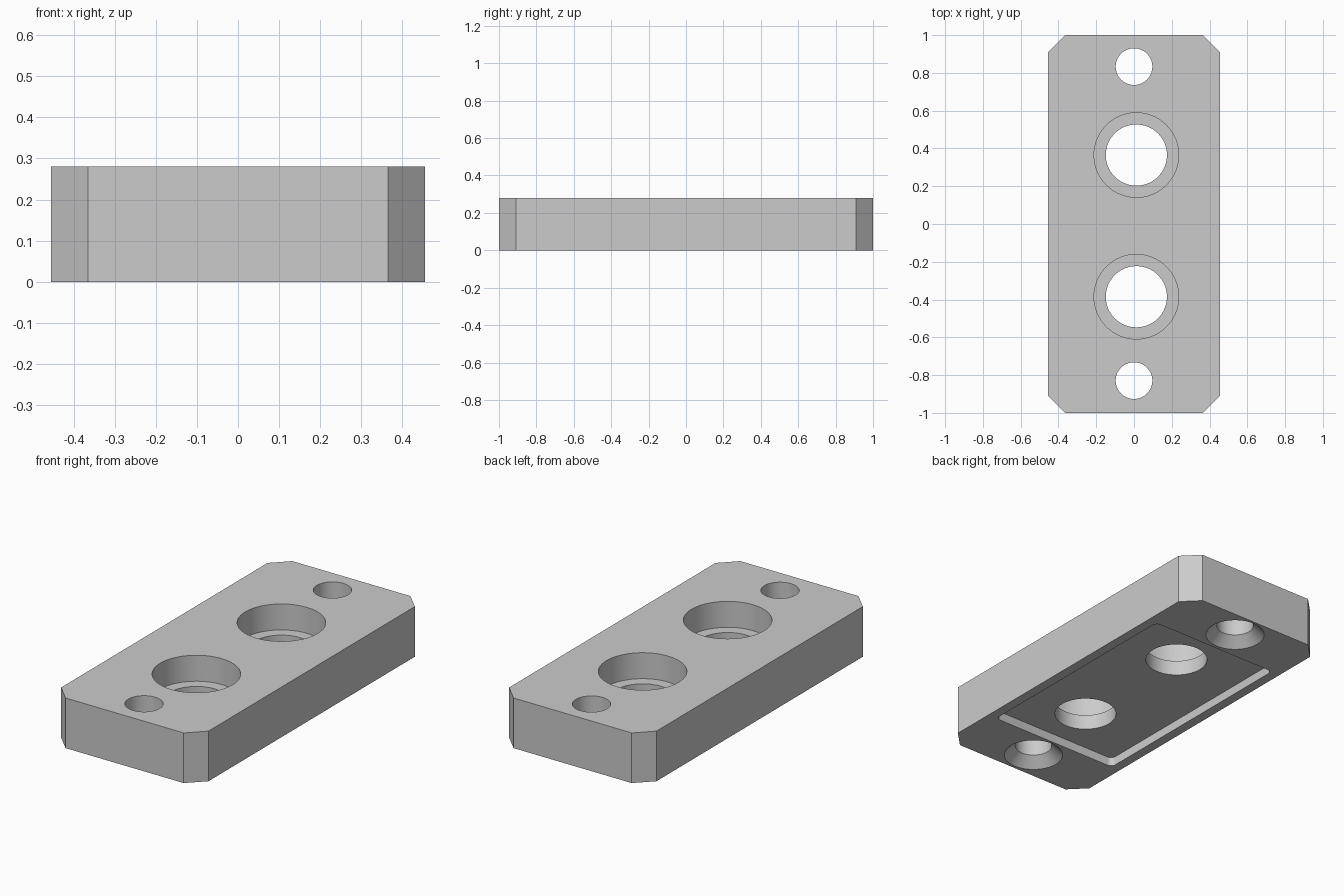
import bpy, bmesh, math
from mathutils import Vector

if "Cube" in bpy.data.objects:
    bpy.data.objects.remove(bpy.data.objects["Cube"], do_unlink=True)

HALF_X, HALF_Y, HEIGHT = 0.455, 1.0, 0.28
CHAMFER = 0.09
POCKET_DEPTH, LEDGE_Z = 0.05, 0.135

steel = bpy.data.materials.new("plain_grey")
steel.use_nodes = True
grey = (0.6, 0.6, 0.6, 1.0)
steel.diffuse_color = grey
steel.node_tree.nodes["Principled BSDF"].inputs["Base Color"].default_value = grey


def finish(name, bm):
    bmesh.ops.recalc_face_normals(bm, faces=bm.faces)
    mesh = bpy.data.meshes.new(name)
    bm.to_mesh(mesh)
    bm.free()
    mesh.materials.append(steel)
    obj = bpy.data.objects.new(name, mesh)
    bpy.context.collection.objects.link(obj)
    return obj


def cornered_block(name, hx, hy, z0, z1, corner, segments):
    """Box whose upright edges are chamfered (1 segment) or rounded."""
    bm = bmesh.new()
    bmesh.ops.create_cube(bm, size=1)
    for v in bm.verts:
        v.co = Vector((v.co.x * 2 * hx, v.co.y * 2 * hy, z1 if v.co.z > 0 else z0))
    upright = [e for e in bm.edges if abs(e.verts[0].co.z - e.verts[1].co.z) > 1e-4]
    bmesh.ops.bevel(bm, geom=upright, offset=corner, offset_type='OFFSET',
                    segments=segments, profile=0.5, affect='EDGES')
    return finish(name, bm)


def turned_cutter(name, x, y, profile, sides=64):
    """Closed solid of revolution from (radius, z) pairs, bottom to top."""
    bm = bmesh.new()
    rings = [[bm.verts.new((x + r * math.cos(math.tau * i / sides),
                            y + r * math.sin(math.tau * i / sides), z))
              for i in range(sides)] for r, z in profile]
    for low, high in zip(rings, rings[1:]):
        for i in range(sides):
            j = (i + 1) % sides
            bm.faces.new((low[i], low[j], high[j], high[i]))
    bm.faces.new(rings[0][::-1])
    bm.faces.new(rings[-1])
    return finish(name, bm)


# Plate with chamfered corners
plate = cornered_block("mounting_plate", HALF_X, HALF_Y, 0, HEIGHT, CHAMFER, 1)

# Shallow rounded pocket in the underside
cutters = [cornered_block("pocket_cutter", 0.40, 0.66, -0.1, POCKET_DEPTH, 0.03, 6)]

# Two large holes, counterbored from above
bore = [(0.162, -0.15), (0.162, LEDGE_Z), (0.224, LEDGE_Z), (0.224, 0.4)]
for y in (0.365, -0.385):
    cutters.append(turned_cutter("counterbore_cutter", 0.0125, y, bore))

# Two small end holes, countersunk from below
sink = [(0.212, -0.055), (0.097, 0.055), (0.097, 0.4)]
for y in (0.833, -0.829):
    cutters.append(turned_cutter("countersink_cutter", 0, y, sink))

# Cut everything out of the plate
bpy.ops.object.select_all(action='DESELECT')
plate.select_set(True)
bpy.context.view_layer.objects.active = plate
for cutter in cutters:
    cutter.hide_render = True
    cut = plate.modifiers.new("cut", 'BOOLEAN')
    cut.operation = 'DIFFERENCE'
    cut.solver = 'EXACT'
    cut.object = cutter
    bpy.ops.object.modifier_apply(modifier=cut.name)
    bpy.data.objects.remove(cutter, do_unlink=True)

bpy.ops.object.shade_smooth_by_angle(angle=math.radians(30))
